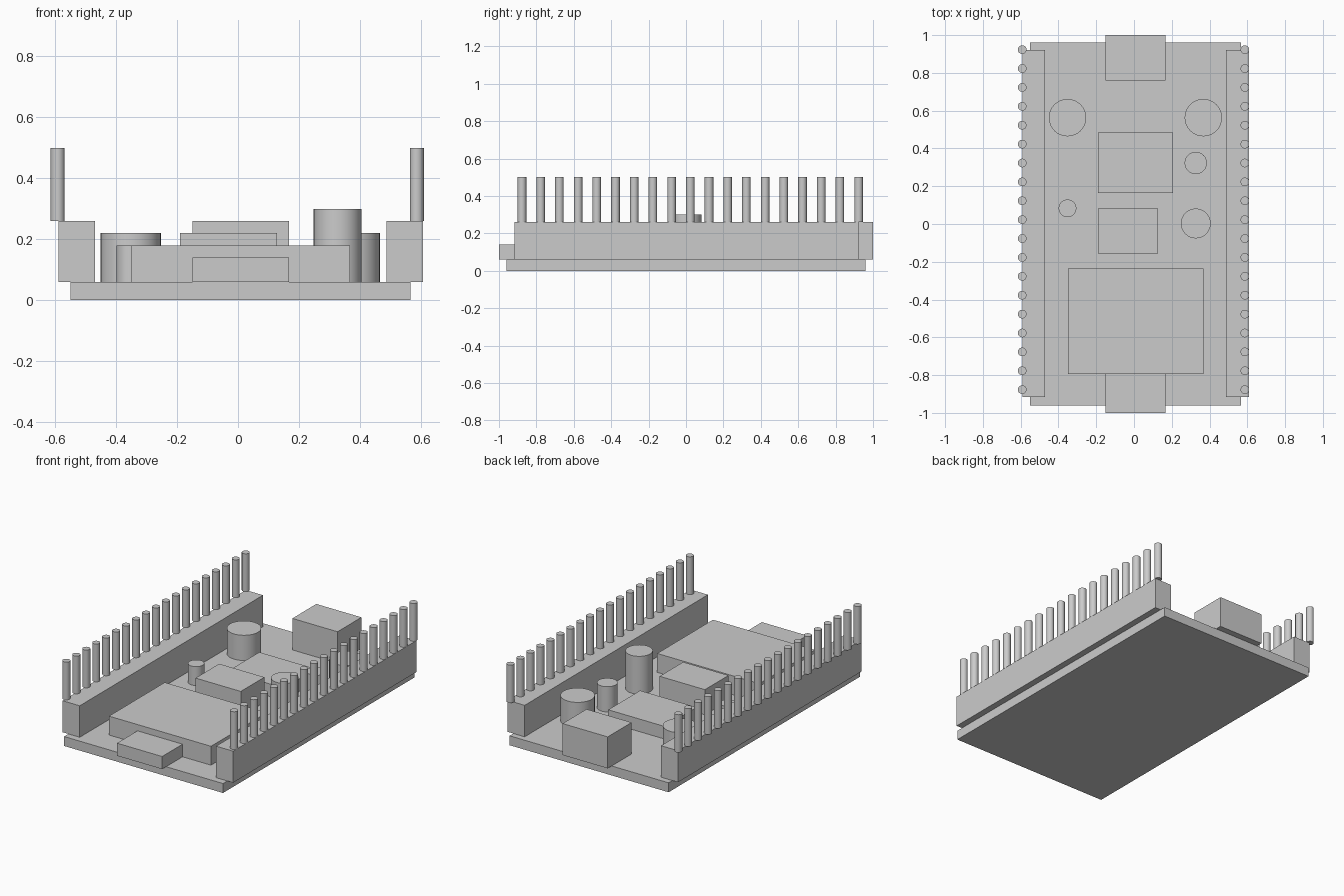
import bpy
import bmesh
import math

cube = bpy.data.objects.get("Cube")
if cube:
    bpy.data.objects.remove(cube, do_unlink=True)

grey = bpy.data.materials.new("plain grey")
grey.use_nodes = True
colour = (0.6, 0.6, 0.6, 1)
grey.diffuse_color = colour
grey.node_tree.nodes["Principled BSDF"].inputs["Base Color"].default_value = colour

DECK = 0.06       # top of the board
RAIL_TOP = 0.26   # top of the pin rails


def finish(name, bm):
    mesh = bpy.data.meshes.new(name)
    bm.to_mesh(mesh)
    bm.free()
    mesh.materials.append(grey)
    obj = bpy.data.objects.new(name, mesh)
    bpy.context.collection.objects.link(obj)
    return obj


def box(name, x0, x1, y0, y1, z0, z1):
    bm = bmesh.new()
    bmesh.ops.create_cube(bm, size=1)
    bmesh.ops.scale(bm, vec=(x1 - x0, y1 - y0, z1 - z0), verts=bm.verts)
    bmesh.ops.translate(bm, vec=((x0 + x1) / 2, (y0 + y1) / 2, (z0 + z1) / 2), verts=bm.verts)
    return finish(name, bm)


def cylinder(name, x, y, radius, z0, z1, sides=32):
    bm = bmesh.new()
    bmesh.ops.create_cone(bm, cap_ends=True, segments=sides,
                          radius1=radius, radius2=radius, depth=z1 - z0)
    bmesh.ops.translate(bm, vec=(x, y, (z0 + z1) / 2), verts=bm.verts)
    obj = finish(name, bm)
    bpy.ops.object.select_all(action='DESELECT')
    obj.select_set(True)
    bpy.context.view_layer.objects.active = obj
    bpy.ops.object.shade_smooth_by_angle(angle=math.radians(35))
    return obj


# Circuit board
box("board", -0.55, 0.567, -0.96, 0.96, 0, DECK)

# Connectors, radio module and chips
box("back_connector", -0.15, 0.167, 0.76, 1.0, DECK, 0.26)
box("front_connector", -0.15, 0.167, -1.0, -0.79, DECK, 0.14)
box("front_module", -0.35, 0.367, -0.795, -0.235, DECK, 0.18)
box("main_chip", -0.19, 0.207, 0.165, 0.485, DECK, 0.14)
box("small_chip", -0.19, 0.128, -0.155, 0.082, DECK, 0.22)

# Round components
cylinder("right_large_capacitor", -0.352, 0.563, 0.099, DECK, 0.22)
cylinder("left_large_capacitor", 0.367, 0.563, 0.099, DECK, 0.22)
cylinder("medium_capacitor", 0.327, 0.323, 0.059, DECK, 0.22)
cylinder("tall_capacitor", 0.327, 0.003, 0.079, DECK, 0.30)
cylinder("small_button", -0.352, 0.083, 0.047, DECK, 0.18)

# Pin rails with a row of pins along each outer edge
for side, x0, x1, pin_x in (("right", -0.59, -0.47, -0.592),
                            ("left", 0.488, 0.608, 0.587)):
    box(side + "_pin_rail", x0, x1, -0.917, 0.922, DECK, RAIL_TOP)
    for i in range(19):
        cylinder(f"{side}_pin_{i + 1}", pin_x, -0.877 + i * 0.1, 0.023, RAIL_TOP, 0.5, 24)
